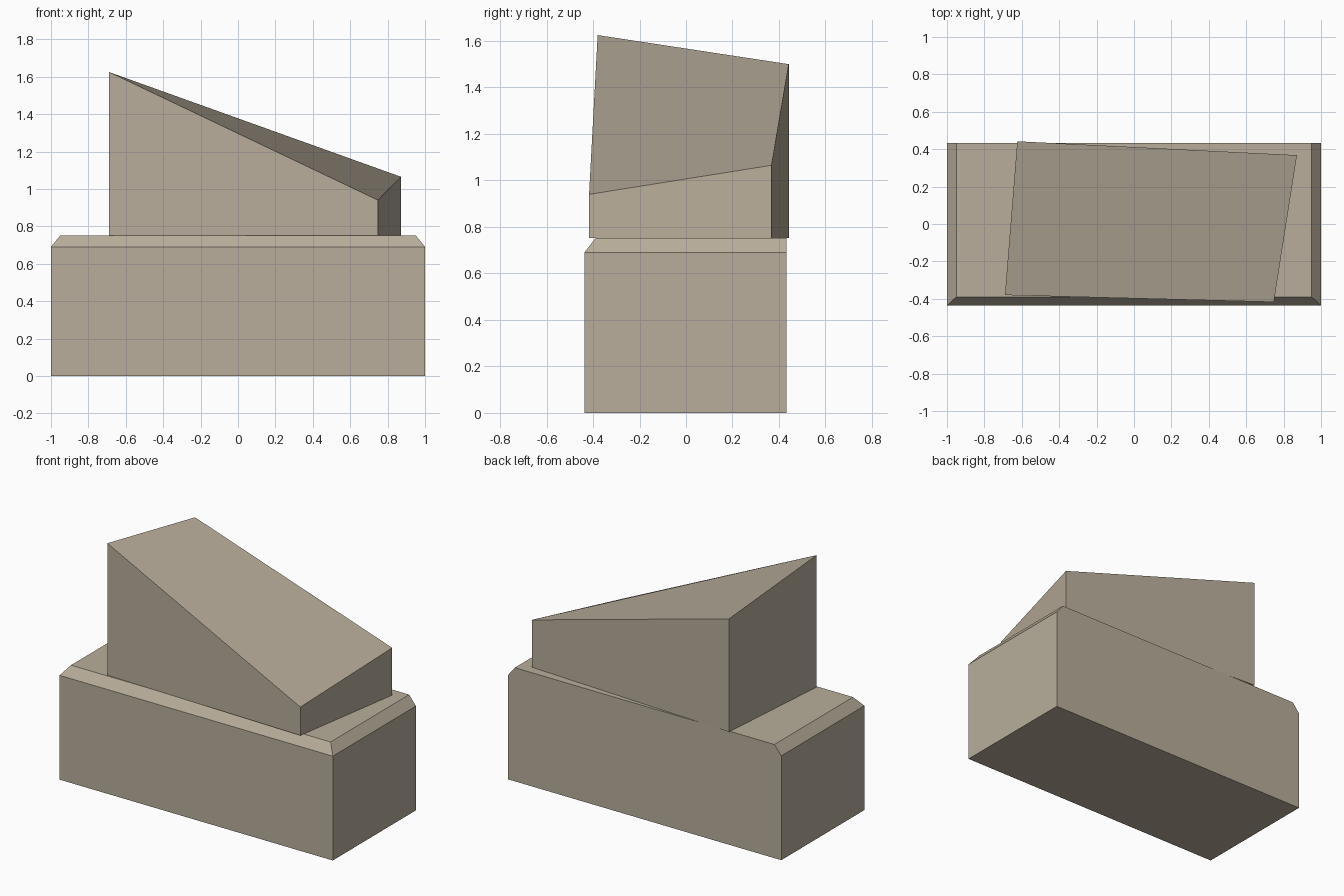
import bpy
import bmesh

cube = bpy.data.objects.get("Cube")
if cube:
    bpy.data.objects.remove(cube, do_unlink=True)

# One stone colour for everything
stone = bpy.data.materials.new("warm grey stone")
stone.use_nodes = True
colour = (0.48, 0.42, 0.325, 1)
stone.diffuse_color = colour
stone.node_tree.nodes["Principled BSDF"].inputs["Base Color"].default_value = colour


def rectangle(x, front, back, z):
    return [(-x, front, z), (x, front, z), (x, back, z), (-x, back, z)]


def loft(name, rings):
    """Closed flat-faced solid through rings of corners, bottom to top."""
    bm = bmesh.new()
    loops = [[bm.verts.new(p) for p in ring] for ring in rings]
    bm.faces.new(loops[0][::-1])
    bm.faces.new(loops[-1])
    for low, high in zip(loops, loops[1:]):
        for i in range(len(low)):
            j = (i + 1) % len(low)
            bm.faces.new((low[i], low[j], high[j], high[i]))
    mesh = bpy.data.meshes.new(name)
    bm.to_mesh(mesh)
    bm.free()
    mesh.materials.append(stone)
    obj = bpy.data.objects.new(name, mesh)
    bpy.context.collection.objects.link(obj)
    return obj


# Plinth: chamfered on the front and both ends, straight at the back
front, back, shoulder, top = -0.437, 0.432, 0.69, 0.752
loft("plinth", [
    rectangle(1, front, back, 0),
    rectangle(1, front, back, shoulder),
    rectangle(0.95, front + 0.048, back, top),
])

# Slanted block: skewed footprint, each corner rising to its own height
footprint = [(-0.69, -0.38), (0.748, -0.417), (0.871, 0.368), (-0.624, 0.442)]
heights = [1.625, 0.94, 1.065, 1.50]
loft("slanted_block", [
    [(x, y, top) for x, y in footprint],
    [(x, y, h) for (x, y), h in zip(footprint, heights)],
])
